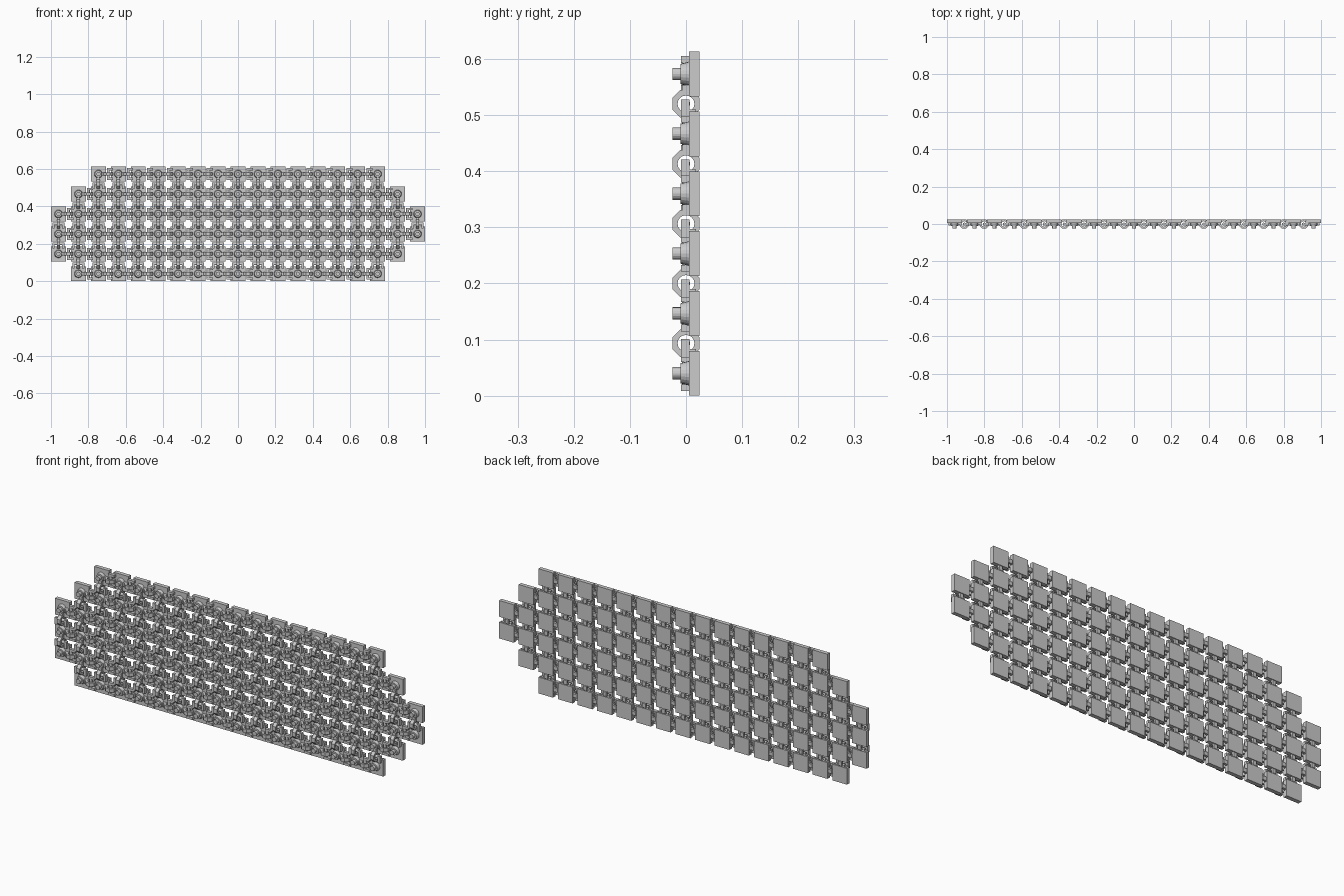
import bpy, bmesh
from math import pi, cos, sin
from mathutils import Matrix, Vector

if "Cube" in bpy.data.objects:
    bpy.data.objects.remove(bpy.data.objects["Cube"])

S = 0.08               # tile size
P = (2 - S) / 18       # pitch
D = 0.0245             # half depth of the fabric


def box(bm, x0, x1, y0, y1, z0, z1):
    m = Matrix.Translation(((x0 + x1) / 2, (y0 + y1) / 2, (z0 + z1) / 2))
    m = m @ Matrix.Diagonal((x1 - x0, y1 - y0, z1 - z0, 1))
    bmesh.ops.create_cube(bm, size=1, matrix=m)


def cyl(bm, r1, r2, length, segs, loc, axis):
    rot = Vector((0, 0, 1)).rotation_difference(Vector(axis)).to_matrix().to_4x4()
    bmesh.ops.create_cone(bm, cap_ends=True, segments=segs, radius1=r1, radius2=r2,
                          depth=length, matrix=Matrix.Translation(loc) @ rot)


def finish(bm, name):
    bmesh.ops.recalc_face_normals(bm, faces=bm.faces)
    me = bpy.data.meshes.new(name)
    bm.to_mesh(me)
    bm.free()
    return me


def tile_mesh():
    # square plate with a round boss and a peg on the front
    bm = bmesh.new()
    h = S / 2
    box(bm, -h, h, 0.005, D, -h, h)
    cyl(bm, 0.022, 0.018, 0.015, 20, (0, -0.002, 0), (0, -1, 0))
    cyl(bm, 0.011, 0.011, 0.016, 16, (0, -D + 0.008, 0), (0, -1, 0))
    return finish(bm, "tile")


def ring_mesh():
    # octagonal eye with a round hole, centred in the gap, tab towards -x
    bm = bmesh.new()
    n, w = 16, 0.009
    loops = []
    for z in (-w, w):
        outer, inner = [], []
        for i in range(n):
            a = i * 2 * pi / n
            r = D / cos(pi / 8) if i % 2 else D
            outer.append(bm.verts.new((r * cos(a), r * sin(a), z)))
            inner.append(bm.verts.new((0.015 * cos(a), 0.015 * sin(a), z)))
        loops.append((outer, inner))
    (o0, i0), (o1, i1) = loops
    for a, b in ((o0, o1), (o1, i1), (i1, i0), (i0, o0)):
        for k in range(n):
            j = (k + 1) % n
            bm.faces.new((a[k], a[j], b[j], b[k]))
    box(bm, -0.034, -0.021, -0.006, 0.006, -w, w)
    return finish(bm, "ring")


def staple_mesh():
    # round crossbar through the ring with two legs towards +x
    bm = bmesh.new()
    cyl(bm, 0.0075, 0.0075, 0.05, 12, (0, 0, 0), (0, 0, 1))
    for s in (-1, 1):
        za, zb = sorted((s * 0.020, s * 0.032))
        box(bm, -0.0075, 0.026, -0.009, 0.006, za, zb)
        box(bm, 0.010, 0.022, 0.0, 0.018, za, zb)
    return finish(bm, "staple")


tile, ring, staple = tile_mesh(), ring_mesh(), staple_mesh()


def place(me, name, x, z, vertical=False):
    ob = bpy.data.objects.new(name, me)
    ob.location = (x, 0, z)
    ob.rotation_euler = (0, pi / 2 if vertical else 0, 0)
    bpy.context.collection.objects.link(ob)


# first and last column of each row, bottom to top
rows = [(1, 16), (0, 17), (0, 18), (0, 18), (1, 17), (2, 16)]
cells = {(c, r) for r, (a, b) in enumerate(rows) for c in range(a, b + 1)}

for c, r in sorted(cells):
    x, z = -1 + S / 2 + c * P, S / 2 + r * P
    place(tile, "tile", x, z)
    if (c + 1, r) in cells:
        place(ring, "side_ring", x + P / 2, z)
        place(staple, "side_staple", x + P / 2, z)
    if (c, r + 1) in cells:
        place(ring, "upright_ring", x, z + P / 2, True)
        # legs reach down into the lower tile
        place(staple, "upright_staple", x, z + P / 2, True)
